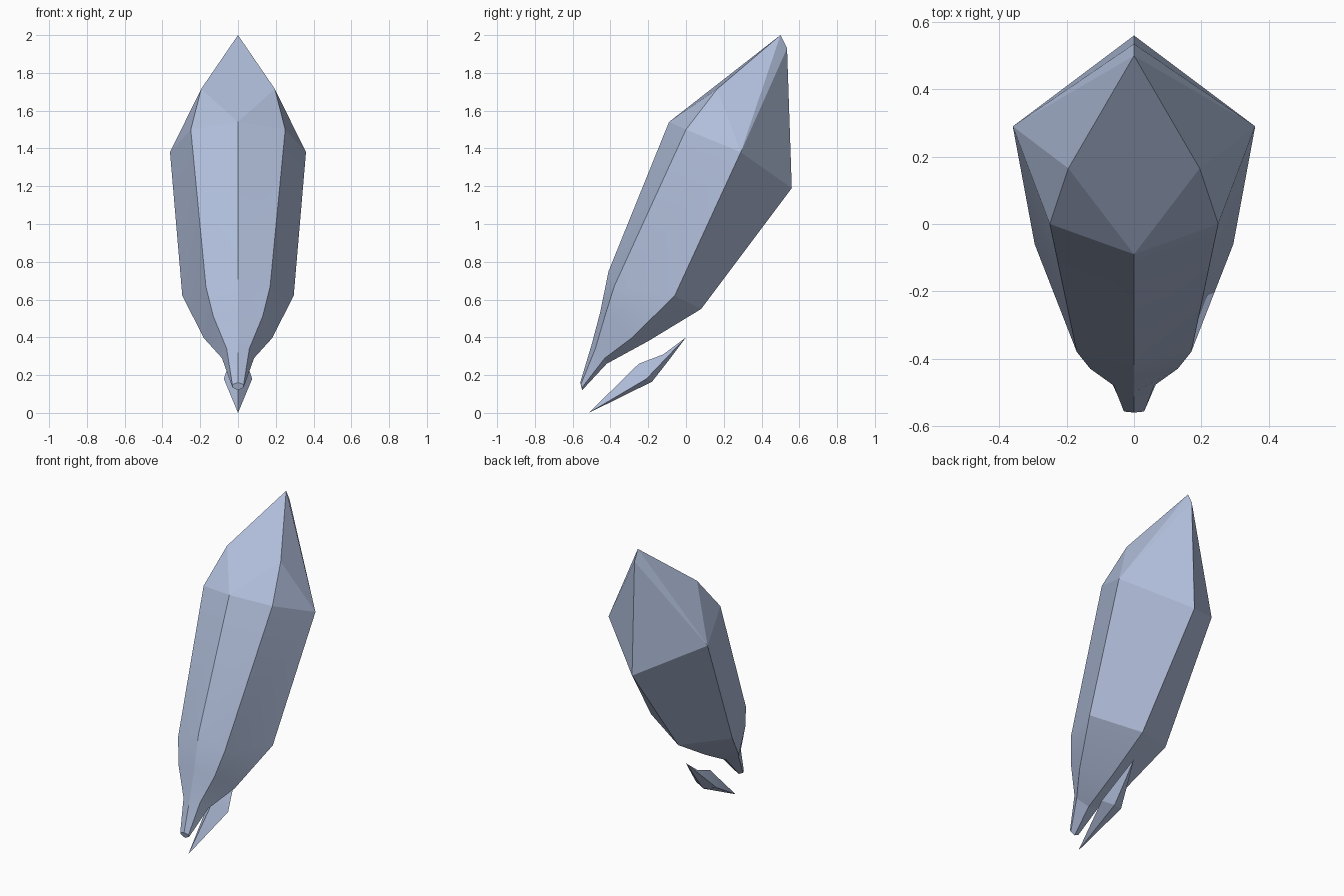
import bpy, bmesh

if "Cube" in bpy.data.objects:
    bpy.data.objects.remove(bpy.data.objects["Cube"])

mat = bpy.data.materials.new("pale blue grey")
mat.diffuse_color = (0.44, 0.52, 0.71, 1)
mat.use_nodes = True
mat.node_tree.nodes["Principled BSDF"].inputs["Base Color"].default_value = mat.diffuse_color


def finish(bm, name):
    bmesh.ops.recalc_face_normals(bm, faces=bm.faces)
    me = bpy.data.meshes.new(name)
    bm.to_mesh(me)
    bm.free()
    me.materials.append(mat)
    ob = bpy.data.objects.new(name, me)
    bpy.context.collection.objects.link(ob)
    bpy.context.view_layer.objects.active = ob
    ob.select_set(True)
    bpy.ops.object.shade_smooth_by_angle(angle=0.26)
    ob.select_set(False)
    return ob


def mirrored_ring(bm, pts):
    """Half ring (front point ... back point) mirrored over x = 0."""
    full = pts + [(-x, y, z) for x, y, z in reversed(pts[1:-1])]
    return [bm.verts.new(p) for p in full]


def bridge(bm, a, b):
    n = len(a)
    for i in range(n):
        j = (i + 1) % n
        bm.faces.new((a[i], a[j], b[j], b[i]))


def fan(bm, ring, p):
    v = bm.verts.new(p)
    for i in range(len(ring)):
        bm.faces.new((ring[i], ring[(i + 1) % len(ring)], v))


# main crystal: six-sided rings from the narrow foot up to the shoulder
levels = [
    [(0, -.56, .16), (.03, -.557, .15), (.03, -.55, .135), (0, -.55, .12)],
    [(0, -.50, .36), (.06, -.48, .34), (.085, -.43, .29), (0, -.42, .26)],
    [(0, -.455, .53), (.13, -.43, .51), (.18, -.29, .395), (0, -.20, .38)],
    [(0, -.41, .75), (.17, -.38, .67), (.295, -.06, .62), (0, .08, .55)],
    [(0, -.09, 1.54), (.25, 0, 1.50), (.36, .29, 1.38), (0, .56, 1.19)],
]
bm = bmesh.new()
rings = [mirrored_ring(bm, l) for l in levels]
bm.faces.new(rings[0])
for a, b in zip(rings, rings[1:]):
    bridge(bm, a, b)

# faceted point on the shoulder ring
tip = bm.verts.new((0, .5, 2))
nick = bm.verts.new((0, .535, 1.93))
top = rings[-1]
F, K = top[0], top[3]
crowns = []
for s, A, B in ((1, top[1], top[2]), (-1, top[5], top[4])):
    C = bm.verts.new((s * .195, .165, 1.715))
    crowns.append(C)
    for f in ((F, A, C), (A, B, C), (B, tip, C), (B, nick, tip), (B, K, nick)):
        bm.faces.new(f)
bm.faces.new((F, crowns[0], tip, crowns[1]))
finish(bm, "crystal")

# small floating shard behind the foot
bm = bmesh.new()
low = mirrored_ring(bm, [(0, -.25, .26), (.075, -.21, .18), (0, -.18, .165)])
high = mirrored_ring(bm, [(0, -.12, .31), (.038, -.105, .29), (0, -.09, .28)])
fan(bm, low, (0, -.515, 0))
bridge(bm, low, high)
fan(bm, high, (0, 0, .40))
finish(bm, "shard")
